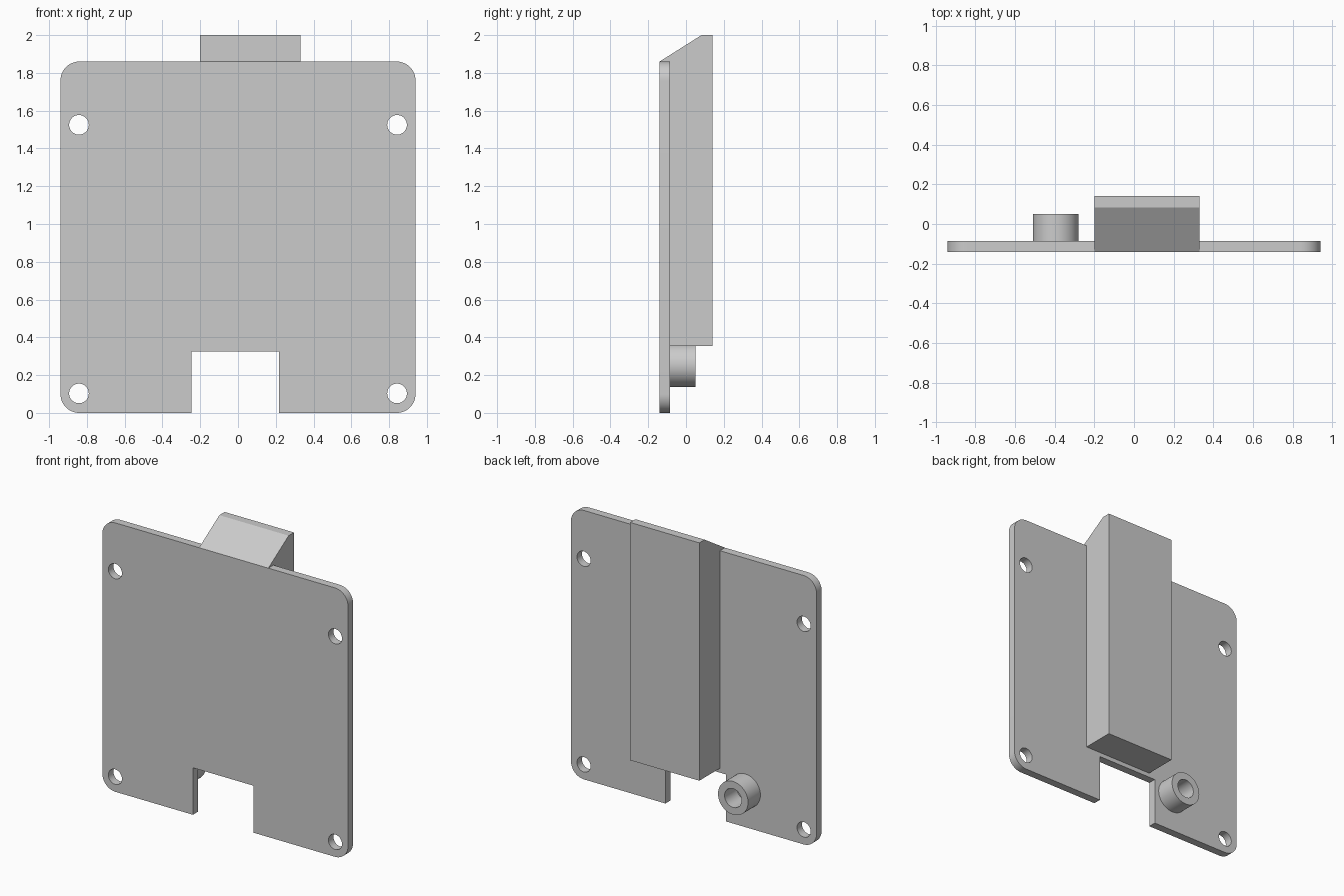
import bpy, bmesh
from math import sin, cos, pi, radians
from mathutils import Matrix

if "Cube" in bpy.data.objects:
    bpy.data.objects.remove(bpy.data.objects["Cube"])

grey = bpy.data.materials.new("plain_grey")
grey.use_nodes = True
colour = (0.6, 0.6, 0.6, 1)
grey.diffuse_color = colour
grey.node_tree.nodes["Principled BSDF"].inputs["Base Color"].default_value = colour

FRONT, BACK = -0.14, -0.085  # plate faces


def arc(cx, cz, r, start=0, sweep=2 * pi, n=48):
    closed = sweep == 2 * pi
    steps = n if closed else n + 1
    return [(cx + r * cos(start + sweep * i / n), cz + r * sin(start + sweep * i / n))
            for i in range(steps)]


def extruded(name, loops, low, high, to_world):
    """Fill the outline minus its inner loops, then extrude it from low to high."""
    curve = bpy.data.curves.new(name, 'CURVE')
    curve.dimensions = '2D'
    curve.fill_mode = 'BOTH'
    curve.extrude = (high - low) / 2
    for loop in loops:
        spline = curve.splines.new('POLY')
        spline.points.add(len(loop) - 1)
        for point, (a, b) in zip(spline.points, loop):
            point.co = (a, b, 0, 1)
        spline.use_cyclic_u = True
    obj = bpy.data.objects.new(name, curve)
    bpy.context.collection.objects.link(obj)
    bpy.ops.object.select_all(action='DESELECT')
    obj.select_set(True)
    bpy.context.view_layer.objects.active = obj
    bpy.ops.object.convert(target='MESH')
    obj = bpy.context.object
    mesh = obj.data
    bm = bmesh.new()
    bm.from_mesh(mesh)
    bmesh.ops.translate(bm, verts=bm.verts, vec=(0, 0, (low + high) / 2))
    bmesh.ops.transform(bm, verts=bm.verts, matrix=to_world)
    bmesh.ops.remove_doubles(bm, verts=bm.verts, dist=0.0001)
    bmesh.ops.dissolve_limit(bm, angle_limit=radians(0.5), verts=bm.verts, edges=bm.edges)
    bmesh.ops.recalc_face_normals(bm, faces=bm.faces)
    bm.to_mesh(mesh)
    bm.free()
    mesh.materials.clear()
    mesh.materials.append(grey)
    bpy.ops.object.shade_smooth_by_angle(angle=radians(30))
    return obj


# Profile axes: (x, z) extruded along y, or (y, z) extruded along x
along_y = Matrix(((1, 0, 0, 0), (0, 0, 1, 0), (0, 1, 0, 0), (0, 0, 0, 1)))
along_x = Matrix(((0, 0, 1, 0), (1, 0, 0, 0), (0, 1, 0, 0), (0, 0, 0, 1)))

# Mounting plate: rounded corners, bottom notch and four screw holes
w, h, r = 0.94, 1.86, 0.1
outline = [(-0.247, 0), (-0.247, 0.325), (0.217, 0.325), (0.217, 0)]
for cx, cz, quarter in ((w - r, r, 3), (w - r, h - r, 0), (r - w, h - r, 1), (r - w, r, 2)):
    outline += arc(cx, cz, r, quarter * pi / 2, pi / 2, 12)
holes = [arc(x, z, 0.052) for x in (-0.842, 0.842) for z in (0.103, 1.525)]
extruded("mounting_plate", [outline] + holes, FRONT, BACK, along_y)

# Back block with a sloped top reaching over the plate edge
block = [(BACK, 0.355), (0.14, 0.355), (0.14, 2), (0.082, 2), (FRONT, h), (BACK, h)]
extruded("back_block", [block], -0.2, 0.33, along_x)

# Round boss with a blind bore
extruded("boss", [arc(-0.395, 0.253, 0.115), arc(-0.395, 0.253, 0.065)], BACK, 0.05, along_y)
